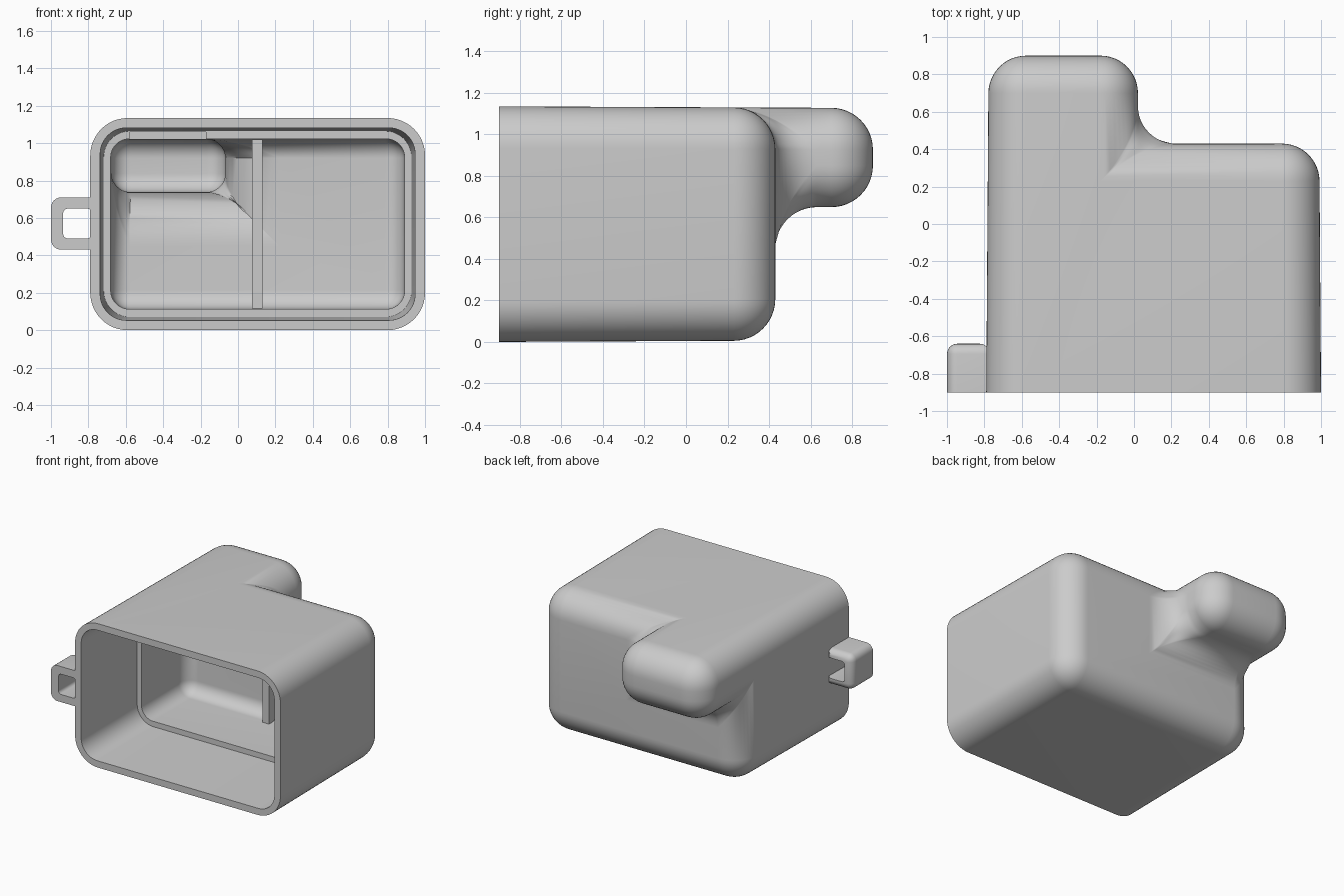
import bpy, bmesh, math
from mathutils import Vector

if "Cube" in bpy.data.objects:
    bpy.data.objects.remove(bpy.data.objects["Cube"], do_unlink=True)

FRONT = -0.9
grey = bpy.data.materials.new("light_grey")
grey.use_nodes = True
colour = (0.6, 0.6, 0.6, 1)
grey.diffuse_color = colour
grey.node_tree.nodes["Principled BSDF"].inputs["Base Color"].default_value = colour


def add_object(name, bm):
    bmesh.ops.recalc_face_normals(bm, faces=bm.faces)
    mesh = bpy.data.meshes.new(name)
    bm.to_mesh(mesh)
    bm.free()
    mesh.materials.append(grey)
    obj = bpy.data.objects.new(name, mesh)
    bpy.context.collection.objects.link(obj)
    return obj


def box_mesh(lo, hi):
    bm = bmesh.new()
    bmesh.ops.create_cube(bm, size=1)
    for v in bm.verts:
        v.co = [(a + b) / 2 + c * (b - a) for a, b, c in zip(lo, hi, v.co)]
    return bm


def apply_modifier(obj, mod):
    bpy.context.view_layer.objects.active = obj
    bpy.ops.object.modifier_apply(modifier=mod.name)


def round_edges(obj, bm_rule, radius, segments):
    """Bevel each edge by radius times the weight the rule gives it."""
    bm = bmesh.new()
    bm.from_mesh(obj.data)
    weight = bm.edges.layers.float.new("bevel_weight_edge")
    for e in bm.edges:
        e[weight] = bm_rule(e)
    bm.to_mesh(obj.data)
    bm.free()
    mod = obj.modifiers.new("round", 'BEVEL')
    mod.limit_method = 'WEIGHT'
    mod.width = radius
    mod.segments = segments
    mod.use_clamp_overlap = False
    apply_modifier(obj, mod)


def on_front(e):
    y0 = min(v.co.y for v in e.verts)
    return max(v.co.y for v in e.verts) - y0 < 0.001 and y0 < -0.2


def stepped_block(name, lo, hi, split_x, split_z, bump_y, convex, concave):
    """Rounded box with a bump behind its upper right-hand corner."""
    bm = box_mesh(lo, hi)
    for co, no in (((split_x, 0, 0), (1, 0, 0)), ((0, 0, split_z), (0, 0, 1))):
        bmesh.ops.bisect_plane(bm, geom=bm.verts[:] + bm.edges[:] + bm.faces[:],
                               plane_co=co, plane_no=no)
    face = max(bm.faces, key=lambda f: f.calc_center_median().dot(Vector((-1, 9, 1))))
    for f in bm.faces:
        c = f.calc_center_median()
        if abs(c.y - hi[1]) < 0.001 and c.x < split_x and c.z > split_z:
            face = f
    new = bmesh.ops.extrude_face_region(bm, geom=[face])["geom"]
    bmesh.ops.translate(bm, vec=(0, bump_y - hi[1], 0),
                        verts=[g for g in new if isinstance(g, bmesh.types.BMVert)])
    if face.is_valid:
        bmesh.ops.delete(bm, geom=[face], context='FACES_ONLY')
    bmesh.ops.recalc_face_normals(bm, faces=bm.faces)
    bmesh.ops.dissolve_limit(bm, angle_limit=0.01, verts=bm.verts, edges=bm.edges)
    # Slight draft towards the back
    for v in bm.verts:
        s = 1 - 0.008 * (v.co.y - FRONT)
        v.co.x = 0.105 + (v.co.x - 0.105) * s
        v.co.z = 0.567 + (v.co.z - 0.567) * s
    obj = add_object(name, bm)
    big = max(convex, concave)
    round_edges(obj, lambda e: 0 if on_front(e) else
                (convex if e.is_convex else concave) / big, big, 12)
    return obj


def cut(obj, cutter):
    mod = obj.modifiers.new("cut", 'BOOLEAN')
    mod.operation = 'DIFFERENCE'
    mod.solver = 'EXACT'
    mod.object = cutter
    apply_modifier(obj, mod)
    bpy.data.objects.remove(cutter, do_unlink=True)


# Outer shell
shell = stepped_block("shell", (-0.79, FRONT, 0), (1, 0.43, 1.134),
                      0.02, 0.65, 0.9, 0.2, 0.2)

# Deep cavity following the shell
cavity = stepped_block("cavity", (-0.685, -0.3, 0.11), (0.895, 0.33, 1.025),
                       -0.07, 0.74, 0.8, 0.1, 0.29)
cut(shell, cavity)

# Wider tapered mouth, leaving a ledge inside
bm = box_mesh((-0.74, FRONT - 0.1, 0.05), (0.95, -0.23, 1.084))
for v in bm.verts:
    if v.co.y > -0.5:
        v.co.x -= math.copysign(0.022, v.co.x)
        v.co.z -= math.copysign(0.02, v.co.z - 0.5)
mouth = add_object("mouth", bm)
round_edges(mouth, lambda e: abs(e.verts[0].co.y - e.verts[1].co.y) > 0.1, 0.14, 12)
cut(shell, mouth)

# Shallow groove in the ceiling
cut(shell, add_object("groove", box_mesh((-0.58, -0.3, 0.95), (-0.17, 0.7, 1.06))))

# Upright rib on the inner back wall
rib = add_object("rib", box_mesh((0.075, 0.2, 0.115), (0.13, 0.37, 1.02)))

# Side loop with a square hole
loop = add_object("side_loop", box_mesh((-1, FRONT, 0.43), (-0.77, -0.64, 0.71)))
round_edges(loop, lambda e: not on_front(e) and min(v.co.x for v in e.verts) < -0.9
            or min(v.co.y for v in e.verts) > -0.7, 0.055, 6)
hole = add_object("loop_hole", box_mesh((-0.935, -1, 0.49), (-0.782, -0.5, 0.65)))
round_edges(hole, lambda e: abs(e.verts[0].co.y - e.verts[1].co.y) > 0.1, 0.025, 4)
cut(loop, hole)

for obj in (shell, rib, loop):
    bpy.ops.object.select_all(action='DESELECT')
    obj.select_set(True)
    bpy.context.view_layer.objects.active = obj
    bpy.ops.object.shade_smooth_by_angle(angle=math.radians(30))
